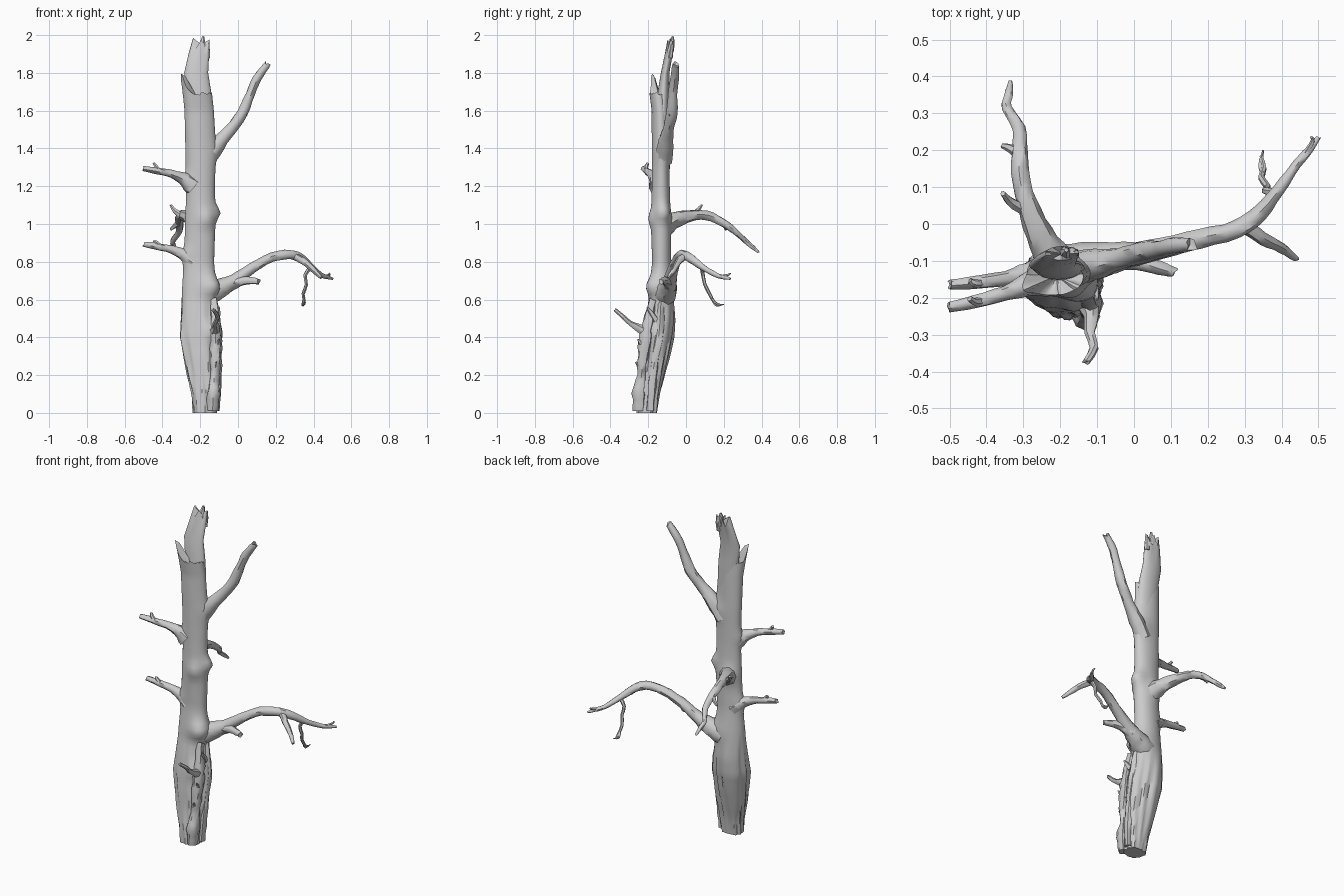
import bpy, bmesh, math, random
from mathutils import Vector

random.seed(4)


def finish(name, bm, angle=45):
    bmesh.ops.recalc_face_normals(bm, faces=bm.faces)
    me = bpy.data.meshes.new(name)
    bm.to_mesh(me)
    bm.free()
    ob = bpy.data.objects.new(name, me)
    bpy.context.collection.objects.link(ob)
    bpy.ops.object.select_all(action='DESELECT')
    ob.select_set(True)
    bpy.context.view_layer.objects.active = ob
    bpy.ops.object.shade_smooth_by_angle(angle=math.radians(angle))
    return ob


def skin(bm, rings):
    """Bridge a list of vertex-position rings; returns the vertex rings."""
    vr = [[bm.verts.new(p) for p in r] for r in rings]
    n = len(vr[0])
    for a, b in zip(vr, vr[1:]):
        for i in range(n):
            j = (i + 1) % n
            bm.faces.new((a[i], a[j], b[j], b[i]))
    return vr


def fan(bm, ring, centre):
    c = bm.verts.new(centre)
    for i in range(len(ring)):
        bm.faces.new((ring[i], ring[(i + 1) % len(ring)], c))


def catmull(a, b, c, d, t):
    return 0.5 * (2 * b + (c - a) * t + (2 * a - 5 * b + 4 * c - d) * t * t
                  + (3 * b - a - 3 * c + d) * t ** 3)


def limb(name, pts, sides=8, sub=3, rough=0.08, jag=0.5):
    """Tapered crooked tube through (x, y, z, radius), with a broken end."""
    P = [Vector(p) for p in pts]
    P = [2 * P[0] - P[1]] + P + [2 * P[-1] - P[-2]]
    path = [catmull(*P[i:i + 4], s / sub) for i in range(len(P) - 3) for s in range(sub)]
    path.append(P[-2])
    rings, u = [], None
    for k, p in enumerate(path):
        t = (path[min(k + 1, len(path) - 1)] - path[max(k - 1, 0)]).to_3d().normalized()
        u = u or t.orthogonal()
        u = (u - t * u.dot(t)).normalized()
        v = t.cross(u)
        ring = []
        for i in range(sides):
            a = math.tau * i / sides
            r = max(p.w, 0.003) * (1 + random.uniform(-rough, rough))
            q = p.to_3d() + (u * math.cos(a) + v * math.sin(a)) * r
            if k == len(path) - 1:
                q += t * random.uniform(-jag, jag) * r
            ring.append(q)
        rings.append(ring)
    bm = bmesh.new()
    vr = skin(bm, rings)
    fan(bm, vr[0], path[0].to_3d())
    fan(bm, vr[-1], path[-1].to_3d() - t * path[-1].w * 0.3)
    return finish(name, bm)


# Trunk profile: z, xmin, xmax, ymin, ymax
PROFILE = [(0, -.245, -.105, -.265, -.145), (.1, -.255, -.10, -.265, -.13),
           (.2, -.28, -.09, -.255, -.105), (.3, -.30, -.085, -.25, -.08),
           (.4, -.318, -.08, -.24, -.06), (.5, -.308, -.10, -.222, -.055),
           (.6, -.30, -.12, -.20, -.065), (.8, -.285, -.125, -.18, -.08),
           (1.0, -.277, -.118, -.185, -.08), (1.2, -.273, -.122, -.18, -.085),
           (1.4, -.28, -.118, -.18, -.085), (1.6, -.285, -.13, -.182, -.09),
           (1.7, -.295, -.14, -.195, -.095), (1.8, -.308, -.15, -.21, -.10)]
# Knots: centre, spread, height
KNOTS = [((-.12, -.12, 1.06), .045, .03), ((-.17, -.18, 1.03), .05, .018),
         ((-.14, -.18, .67), .06, .04), ((-.13, -.09, .65), .08, .02),
         ((-.13, -.09, 1.38), .06, .02), ((-.28, -.15, 1.23), .05, .015),
         ((-.28, -.14, .83), .05, .015), ((-.23, -.08, 1.01), .06, .018),
         ((-.13, -.22, .44), .05, .03)]


def section(z):
    for a, b in zip(PROFILE, PROFILE[1:]):
        if z <= b[0]:
            f = (z - a[0]) / (b[0] - a[0])
            return [p + (q - p) * f for p, q in zip(a, b)][1:]
    return PROFILE[-1][1:]


def trunk_point(a, z):
    x0, x1, y0, y1 = section(z)
    low = min(1, max(0, (.66 - z) / .3))
    w = a + .5 * math.sin(z * 4)
    flute = .5 + .5 * math.sin(7 * w + 1) * math.cos(3 * w)
    s = 1 - low * (.17 * flute + .07 * max(0, math.sin(13 * a + 5 * z)))
    s += .025 * math.sin(3 * a + 5 * z)
    d = Vector((math.cos(a), math.sin(a), 0))
    p = Vector(((x0 + x1) / 2 + d.x * s * (x1 - x0) / 2,
                (y0 + y1) / 2 + d.y * s * (y1 - y0) / 2, z))
    for c, spread, h in KNOTS:
        p += d * h * math.exp(-((p - Vector(c)).length / spread) ** 2 * 1.5)
    return p


# Trunk with a broken rim: tall tooth at front left, notch in front
N, ROWS, Z1 = 40, 56, 1.6
angles = [math.tau * i / N for i in range(N)]


def rim(a):
    d = (a - math.radians(205) + math.pi) % math.tau - math.pi
    return 1.69 + .10 * math.exp(-(d / .42) ** 2) + random.uniform(-.008, .008)


tops = [rim(a) for a in angles]
rings = [[trunk_point(a, Z1 * k / ROWS) for a in angles] for k in range(ROWS)]
rings += [[trunk_point(a, Z1 + (t - Z1) * k / 5) for a, t in zip(angles, tops)] for k in range(6)]
inner = []
for p in rings[-1]:
    c = Vector((-.215, -.14, p.z))
    inner.append(c.lerp(p, .72) - Vector((0, 0, .015)))
rings.append(inner)
bm = bmesh.new()
vr = skin(bm, rings)
fan(bm, vr[0], (-.18, -.2, 0))
fan(bm, vr[-1], (-.21, -.14, 1.66))
finish("trunk", bm, 50)

# Splintered slab rising from the back of the break: z, xmin, xmax, ymin, ymax
SLAB = [(1.45, -.255, -.135, -.15, -.092), (1.6, -.265, -.133, -.155, -.09),
        (1.7, -.272, -.142, -.15, -.088), (1.8, -.285, -.158, -.133, -.088),
        (1.9, -.262, -.153, -.112, -.07), (1.955, -.24, -.15, -.098, -.06)]
rings = []
for z, x0, x1, y0, y1 in SLAB:
    ring = []
    for i in range(20):
        a = math.tau * i / 20
        q = Vector(((x0 + x1) / 2 + (x1 - x0) / 2 * math.cos(a),
                    (y0 + y1) / 2 + (y1 - y0) / 2 * math.sin(a), z))
        if z > 1.95:
            q.z += .03 * math.sin(q.x * 130 + 1.5) + random.uniform(-.012, .012)
        ring.append(q)
    rings.append(ring)
bm = bmesh.new()
vr = skin(bm, rings)
fan(bm, vr[0], (-.2, -.12, 1.45))
fan(bm, vr[-1], (-.195, -.08, 1.95))
finish("broken_top", bm)
limb("top_splinter", [(-.185, -.082, 1.92, .018), (-.187, -.075, 1.96, .014), (-.183, -.07, 1.995, .006)], 6)
limb("top_splinter_right", [(-.165, -.085, 1.88, .016), (-.16, -.077, 1.93, .011), (-.158, -.075, 1.965, .005)], 6)

# Upper right branch
limb("upper_right_branch", [(-.17, -.12, 1.33, .045), (-.11, -.11, 1.42, .042), (-.04, -.095, 1.50, .03),
     (.025, -.075, 1.59, .03), (.065, -.07, 1.69, .024), (.10, -.06, 1.77, .023), (.155, -.055, 1.845, .018)], 9)
limb("upper_right_stub", [(.01, -.08, 1.57, .02), (.03, -.085, 1.575, .014), (.045, -.09, 1.585, .007)], 6)

# Lower right bough with its fork and twigs
limb("lower_right_bough", [(-.17, -.12, .62, .065), (-.10, -.10, .655, .052), (-.02, -.085, .70, .036),
     (.08, -.065, .77, .028), (.18, -.04, .823, .026), (.28, -.015, .838, .025), (.34, .03, .815, .023),
     (.39, .09, .77, .017), (.44, .16, .73, .013), (.475, .20, .718, .011), (.50, .235, .71, .006)], 9)
limb("bough_stub", [(-.06, -.085, .67, .038), (.01, -.10, .695, .025), (.07, -.12, .70, .019), (.112, -.132, .695, .014)])
limb("bough_fork", [(.30, -.005, .83, .021), (.35, -.04, .80, .017), (.40, -.065, .755, .014), (.44, -.095, .715, .008)])
limb("bough_tip_twig", [(.465, .19, .722, .009), (.485, .225, .732, .006), (.48, .235, .74, .004)], 5)
limb("hanging_twig", [(.385, .085, .77, .011), (.355, .09, .73, .010), (.362, .10, .68, .009), (.345, .125, .63, .009),
     (.352, .15, .585, .008), (.345, .185, .57, .005)], 6, 2)
limb("hanging_twig_tip", [(.35, .135, .61, .007), (.342, .16, .57, .006), (.35, .20, .575, .003)], 5)

# Two left branches share one shape
for name, y, z, dy in (("upper_left_branch", -.15, 1.22, -.075), ("lower_left_branch", -.13, .82, -.035)):
    limb(name, [(-.24, y, z - .02, .05), (-.29, y + .2 * dy, z + .02, .033), (-.35, y + .5 * dy, z + .045, .021),
         (-.43, y + .8 * dy, z + .062, .018), (-.50, y + dy, z + .073, .014)])
    limb(name + "_twig", [(-.41, y + .75 * dy, z + .055, .014), (-.43, y + .75 * dy - .005, z + .08, .011),
         (-.445, y + .7 * dy, z + (.10 if z > 1 else .088), .008)], 6)

# Back branch with stubs
limb("back_branch", [(-.21, -.11, .99, .055), (-.245, -.05, 1.025, .042), (-.28, .03, 1.045, .03), (-.305, .11, 1.045, .025),
     (-.31, .19, 1.01, .022), (-.312, .26, .96, .017), (-.345, .315, .91, .013), (-.34, .35, .88, .012), (-.335, .385, .85, .006)])
limb("back_branch_stub", [(-.30, .04, 1.045, .018), (-.335, .06, 1.07, .013), (-.355, .083, 1.10, .007)], 6)
limb("back_branch_spur", [(-.31, .19, 1.01, .016), (-.335, .205, .99, .012), (-.358, .212, .97, .007)], 6)

# Bark ridges and the front twig
limb("front_bark_ridge", [(-.135, -.25, .012, .03), (-.13, -.25, .10, .034), (-.125, -.235, .2, .025),
     (-.12, -.232, .27, .028), (-.12, -.215, .38, .032), (-.12, -.205, .47, .03), (-.13, -.175, .60, .02)], 8, 3, .2)
limb("side_bark_ridge", [(-.115, -.19, .012, .02), (-.108, -.18, .15, .022), (-.105, -.16, .3, .02), (-.11, -.14, .42, .025), (-.13, -.13, .6, .02)], 7, 3, .2)
for i, (x, y, z) in enumerate([(-.12, -.25, .24), (-.105, -.24, .36), (-.105, -.19, .53)]):
    limb(f"bark_splinter_{i}", [(x - .01, y + .03, z - .04, .02), (x, y + .005, z, .013), (x + .005, y - .015, z + .03, .004)], 5)
limb("front_twig", [(-.13, -.20, .42, .032), (-.115, -.25, .45, .022), (-.12, -.295, .475, .014), (-.108, -.335, .51, .012), (-.13, -.375, .545, .010)], 7, 2)
